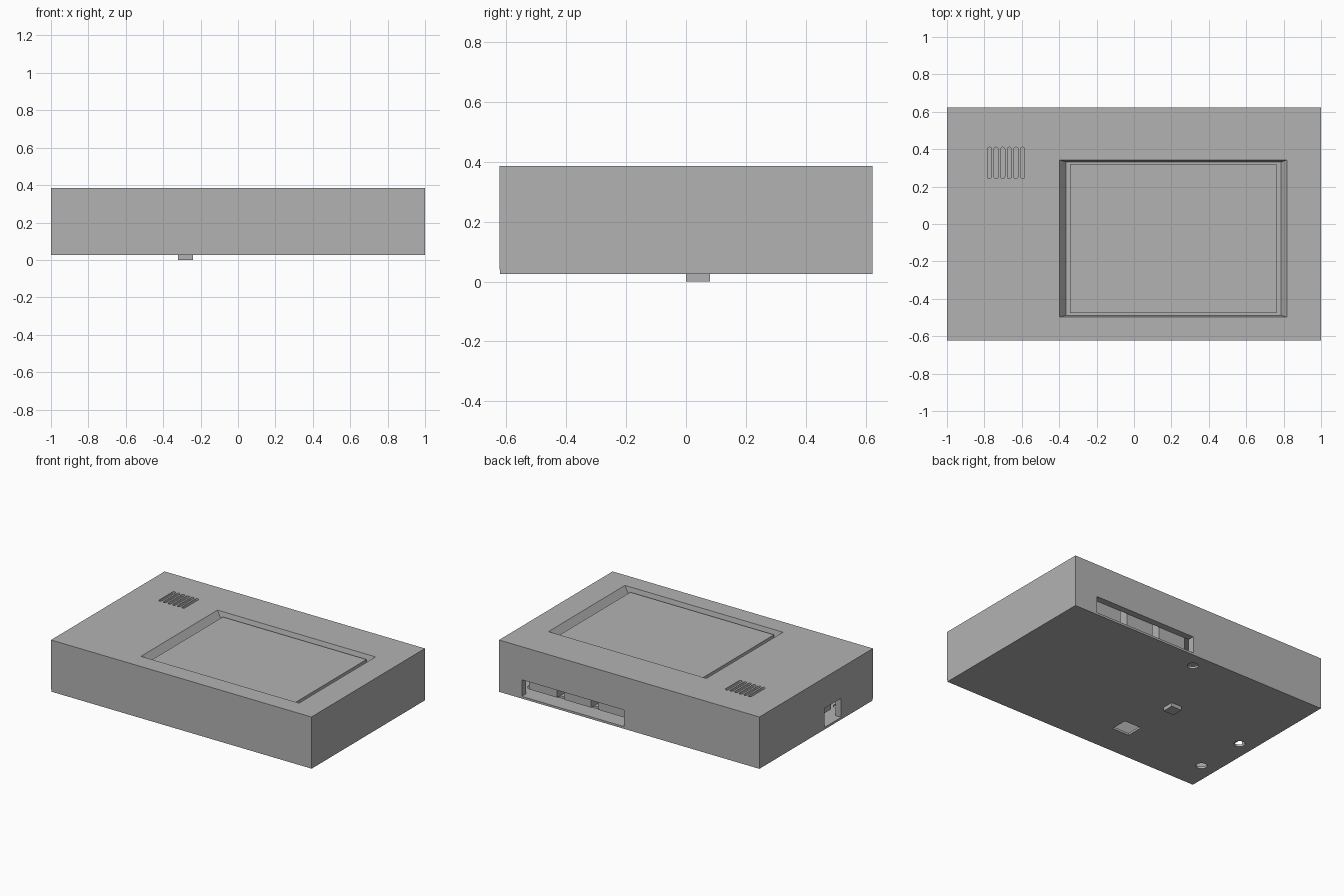
import bpy, bmesh, math

if "Cube" in bpy.data.objects:
    bpy.data.objects.remove(bpy.data.objects["Cube"])

grey = bpy.data.materials.new("case_grey")
grey.diffuse_color = (0.45, 0.45, 0.45, 1)
grey.use_nodes = True
grey.node_tree.nodes["Principled BSDF"].inputs["Base Color"].default_value = grey.diffuse_color


def prism(name, low, high, z0, z1):
    """Solid between two matching outlines at heights z0 and z1."""
    bm = bmesh.new()
    a = [bm.verts.new((x, y, z0)) for x, y in low]
    b = [bm.verts.new((x, y, z1)) for x, y in high]
    n = len(a)
    bm.faces.new(a[::-1])
    bm.faces.new(b)
    for i in range(n):
        j = (i + 1) % n
        bm.faces.new((a[i], a[j], b[j], b[i]))
    bmesh.ops.recalc_face_normals(bm, faces=bm.faces)
    me = bpy.data.meshes.new(name)
    bm.to_mesh(me)
    bm.free()
    me.materials.append(grey)
    ob = bpy.data.objects.new(name, me)
    bpy.context.collection.objects.link(ob)
    return ob


def rect(x0, x1, y0, y1):
    return [(x0, y0), (x1, y0), (x1, y1), (x0, y1)]


def box(name, x0, x1, y0, y1, z0, z1):
    r = rect(x0, x1, y0, y1)
    return prism(name, r, r, z0, z1)


def arc(cx, cy, r, a0, a1, n):
    return [(cx + r * math.cos(math.radians(a0 + (a1 - a0) * i / n)),
             cy + r * math.sin(math.radians(a0 + (a1 - a0) * i / n))) for i in range(n + 1)]


def cut(target, cutters):
    for c in cutters:
        c.hide_render = True
        m = target.modifiers.new("cut", 'BOOLEAN')
        m.operation, m.solver, m.object = 'DIFFERENCE', 'EXACT', c
        bpy.context.view_layer.objects.active = target
        bpy.ops.object.modifier_apply(modifier=m.name)
        bpy.data.objects.remove(c)


W, D, TOP, BASE, SPLIT, WALL = 1.0, 0.623, 0.385, 0.025, 0.04, 0.045

# upper shell, open underneath
shell = box("case_shell", -W, W, -D, D, SPLIT, TOP)
cutters = [box("cavity", -W + WALL, W - WALL, -D + WALL, D - WALL, 0, TOP - WALL)]


# sloped display window: outline narrows through the wall thickness
def window(z):
    t = (TOP - z) / WALL
    return rect(-0.397 + 0.033 * t, 0.817 - 0.032 * t, -0.497 + 0.009 * t, 0.342 - 0.011 * t)


cutters.append(prism("window", window(0.33), window(0.395), 0.33, 0.395))

# vent slots
for i in range(6):
    x, r = -0.773 + i * 0.0355, 0.011
    slot = arc(x, 0.40, r, 0, 180, 6) + arc(x, 0.253, r, 180, 360, 6)
    cutters.append(prism("vent_slot", slot, slot, 0.3, 0.42))

# port openings in the back and the left side
cutters.append(box("back_opening", 0.04, 0.825, 0.5, 0.7, 0, 0.155))
cutters.append(box("side_opening", -1.1, -0.9, -0.275, -0.09, 0, 0.172))
cut(shell, cutters)

# bottom plate with screw holes and a square access hole
plate = box("bottom_plate", -W, W, -0.62, D, BASE, SPLIT)
holes = [box("access_hole", -0.295, -0.165, -0.405, -0.285, 0, 0.1)]
for x, y in ((-0.045, 0.518), (-0.895, -0.042), (-0.89, -0.406)):
    c = arc(x, y, 0.035, 0, 345, 23)
    holes.append(prism("screw_hole", c, c, 0, 0.1))
cut(plate, holes)

# small latch under the plate
box("latch", -0.32, -0.24, 0, 0.08, 0, BASE + 0.005)

# display glass standing proud of its flange
box("display_flange", -0.5, 0.9, -0.55, 0.4, 0.30, TOP - WALL - 0.001)
box("display_glass", -0.342, 0.762, -0.477, 0.322, 0.31, 0.36)

# connector blocks behind the openings
for x0, x1 in ((0.59, 0.805), (0.328, 0.535), (0.07, 0.275)):
    box("back_port", x0, x1, 0.3, 0.572, 0.075, 0.25)
box("circuit_board", 0.03, 0.84, -0.5, 0.54, 0.06, 0.076)
box("side_port", -0.94, -0.75, -0.25, -0.11, 0.09, 0.2)
